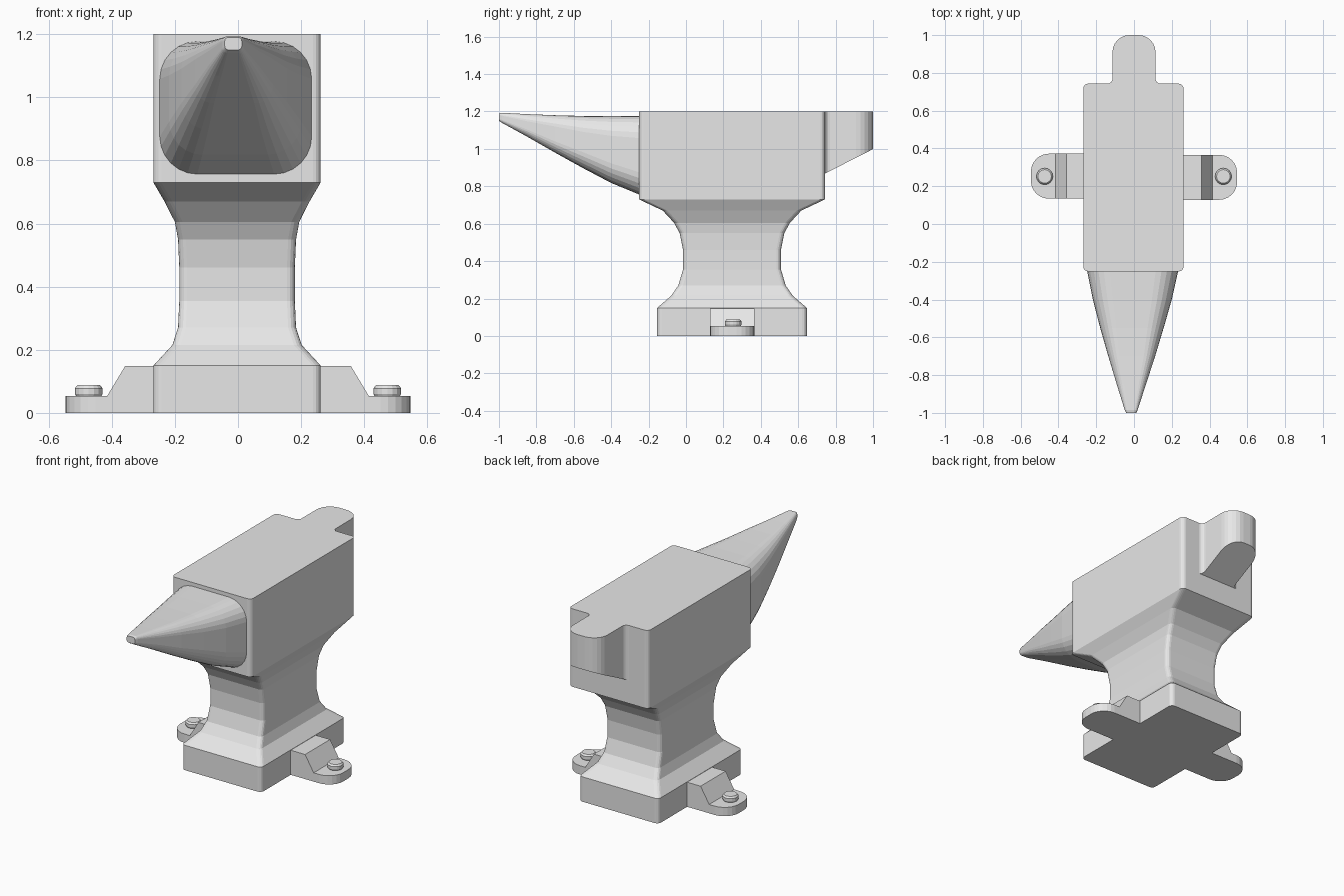
import bpy, bmesh
from math import sin, cos, pi

cube = bpy.data.objects.get("Cube")
if cube:
    bpy.data.objects.remove(cube, do_unlink=True)

steel = bpy.data.materials.new("grey steel")
steel.use_nodes = True
GREY = (0.8, 0.8, 0.8, 1)
steel.diffuse_color = GREY
steel.node_tree.nodes["Principled BSDF"].inputs["Base Color"].default_value = GREY


def rounded_rect(cx, cy, hx, hy, r, steps=4):
    """Outline of a rectangle with rounded corners, counter-clockwise."""
    pts = []
    for q, (sx, sy) in enumerate([(1, 1), (-1, 1), (-1, -1), (1, -1)]):
        for i in range(steps + 1):
            a = (q + i / steps) * pi / 2
            pts.append((cx + sx * (hx - r) + r * cos(a),
                        cy + sy * (hy - r) + r * sin(a)))
    return pts


def loft(name, rings):
    """Skin a closed solid through rings of equal point count."""
    bm = bmesh.new()
    loops = [[bm.verts.new(p) for p in ring] for ring in rings]
    n = len(loops[0])
    for a, b in zip(loops, loops[1:]):
        for i in range(n):
            j = (i + 1) % n
            bm.faces.new((a[i], a[j], b[j], b[i]))
    bm.faces.new(loops[0][::-1])
    bm.faces.new(loops[-1])
    bmesh.ops.recalc_face_normals(bm, faces=bm.faces)
    mesh = bpy.data.meshes.new(name)
    bm.to_mesh(mesh)
    bm.free()
    mesh.materials.append(steel)
    obj = bpy.data.objects.new(name, mesh)
    bpy.context.scene.collection.objects.link(obj)
    return obj


def at_z(outline, z):
    return [(x, y, z) for x, y in outline]


# Base, curved waist and top block: height, half width, half length
BODY = [(0, 0.265, 0.4), (0.15, 0.265, 0.4), (0.215, 0.205, 0.325),
        (0.27, 0.187, 0.287), (0.355, 0.183, 0.262), (0.46, 0.183, 0.262),
        (0.55, 0.187, 0.28), (0.605, 0.197, 0.31), (0.67, 0.23, 0.37),
        (0.73, 0.265, 0.497), (1.2, 0.265, 0.497)]
loft("anvil_body", [at_z(rounded_rect(-0.003, 0.246, hx, hy, 0.025), z)
                    for z, hx, hy in BODY])

# Horn: y, centre x, half width, bottom, top, corner radius
HORN = [(-0.24, -0.007, 0.243, 0.752, 1.177, 0.12),
        (-0.4, -0.009, 0.209, 0.818, 1.175, 0.105),
        (-0.55, -0.011, 0.168, 0.897, 1.176, 0.085),
        (-0.7, -0.012, 0.124, 0.98, 1.18, 0.06),
        (-0.85, -0.014, 0.077, 1.066, 1.186, 0.038),
        (-0.985, -0.015, 0.034, 1.14, 1.193, 0.016),
        (-1.0, -0.015, 0.027, 1.15, 1.19, 0.012)]
loft("horn", [[(x, y, z) for x, z in
               rounded_rect(cx, (lo + hi) / 2, hx, (hi - lo) / 2, r, 6)]
              for y, cx, hx, lo, hi, r in HORN])

# Heel: filleted into the block, rounded at the end, sloping underneath
half = []
for i in range(5):
    a = i / 4 * pi / 2
    half.append((0.14 - 0.026 * sin(a), 0.743 + 0.026 * (1 - cos(a))))
for i in range(7):
    a = i / 6 * pi / 2
    half.append((0.024 + 0.09 * cos(a), 0.91 + 0.09 * sin(a)))
outline = half + [(-x, y) for x, y in reversed(half)]
loft("heel", [[(x, y, 0.868 + (y - 0.743) * 0.51) for x, y in outline],
              at_z(outline, 1.2)])

# Mounting feet with bolts, one on each side
for side, s in (("left", 1), ("right", -1)):
    cy = 0.25 - 0.003 * s
    plate = [(s * max(x, 0.26), y)
             for x, y in rounded_rect(0.36, cy, 0.186, 0.119, 0.095, 6)
             if x > 0.36]
    plate += [(s * 0.26, cy - 0.119), (s * 0.26, cy + 0.119)]
    # order the plate outline around its centre
    lower = sorted([p for p in plate if p[1] < cy], key=lambda p: (s * p[0], p[1]))
    upper = sorted([p for p in plate if p[1] >= cy], key=lambda p: (-s * p[0], p[1]))
    outline = lower + upper
    loft(side + "_foot_plate", [at_z(outline, 0), at_z(outline, 0.053)])

    wedge = [(0.26, 0.053), (0.415, 0.053), (0.358, 0.148), (0.26, 0.148)]
    loft(side + "_foot_wedge", [[(s * x, cy + dy, z) for x, z in wedge]
                                for dy in (-0.119, 0.119)])

    head = [(0.053, 0.04), (0.06, 0.044), (0.078, 0.044), (0.088, 0.036)]
    loft(side + "_bolt", [[(s * 0.473 + r * cos(i * pi / 8),
                            0.252 + r * sin(i * pi / 8), z)
                           for i in range(16)] for z, r in head])
